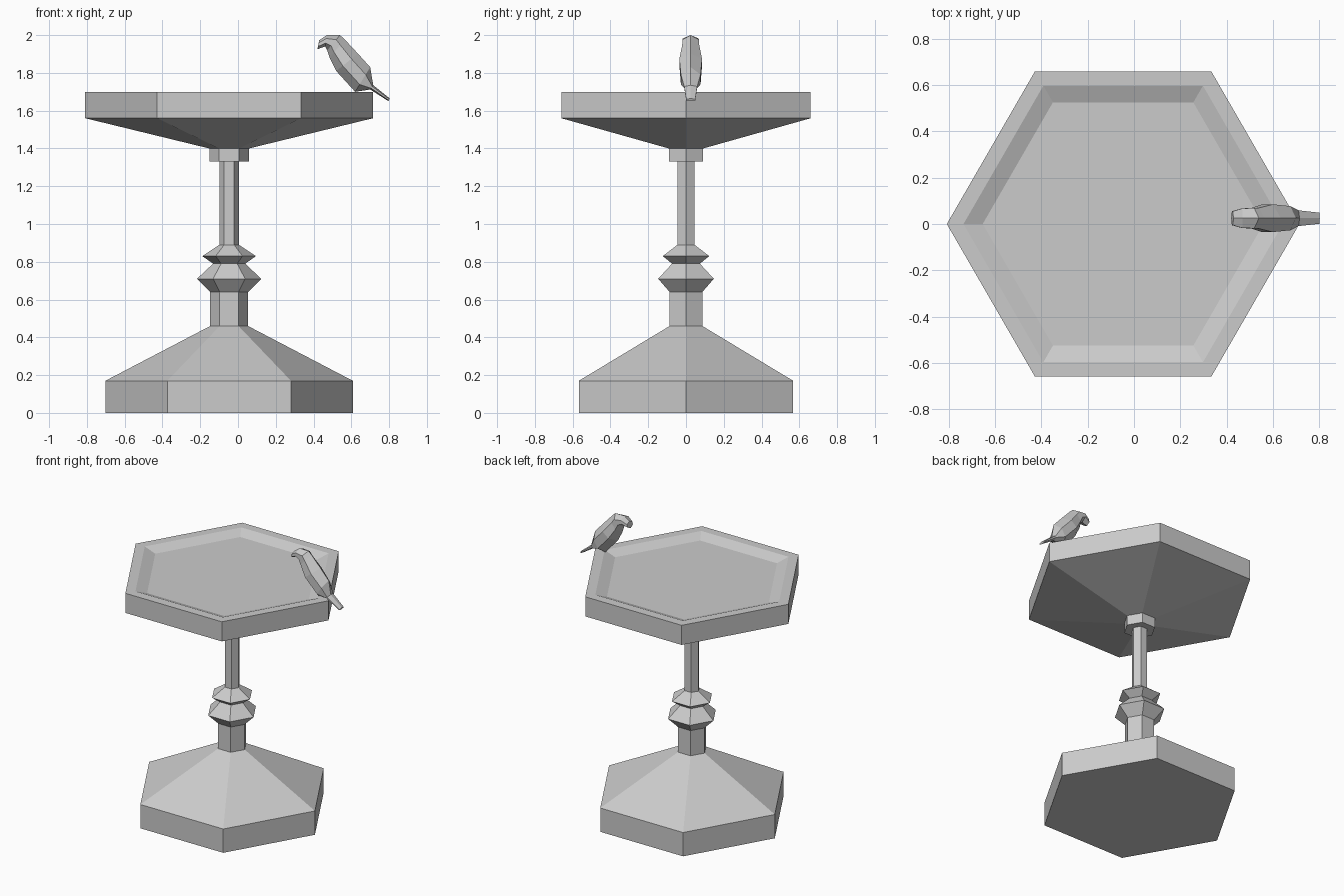
import bpy, bmesh, math

if "Cube" in bpy.data.objects:
    bpy.data.objects.remove(bpy.data.objects["Cube"], do_unlink=True)

stone = bpy.data.materials.new("grey stone")
stone.use_nodes = True
grey = (0.6, 0.6, 0.6, 1)
stone.diffuse_color = grey
stone.node_tree.nodes["Principled BSDF"].inputs["Base Color"].default_value = grey


def loft(name, rings):
    """Skin a list of equal-sized point rings and cap both ends."""
    bm = bmesh.new()
    loops = [[bm.verts.new(p) for p in ring] for ring in rings]
    for a, b in zip(loops, loops[1:]):
        for i in range(len(a)):
            j = (i + 1) % len(a)
            bm.faces.new((a[i], a[j], b[j], b[i]))
    bm.faces.new(loops[0])
    bm.faces.new(loops[-1])
    bmesh.ops.recalc_face_normals(bm, faces=bm.faces)
    mesh = bpy.data.meshes.new(name)
    bm.to_mesh(mesh)
    bm.free()
    mesh.materials.append(stone)
    obj = bpy.data.objects.new(name, mesh)
    bpy.context.collection.objects.link(obj)
    return obj


def hexagon(radius, z, cx=-0.047):
    return [(cx + radius * math.cos(i * math.pi / 3),
             radius * math.sin(i * math.pi / 3), z) for i in range(6)]


def turned(name, profile):
    return loft(name, [hexagon(r, z) for r, z in profile])


# Pedestal foot, stem with two beads, and dished basin
turned("base", [(0.655, 0), (0.655, 0.17), (0.1, 0.46)])
turned("stem", [(0.1, 0.46), (0.1, 0.64), (0.17, 0.71), (0.085, 0.79),
                (0.142, 0.83), (0.052, 0.89), (0.052, 1.33)])
turned("basin", [(0.105, 1.33), (0.105, 1.4), (0.762, 1.56), (0.762, 1.7),
                 (0.69, 1.7), (0.607, 1.67)])


# Bird: six-sided sections from beak to tail, as back x, z, belly x, z, half width
sections = [
    (0.43, 1.973, 0.42, 1.925, 0.03),
    (0.47, 2.0, 0.462, 1.94, 0.042),
    (0.54, 2.0, 0.472, 1.92, 0.044),
    (0.565, 1.977, 0.485, 1.88, 0.045),
    (0.635, 1.902, 0.52, 1.81, 0.06),
    (0.7, 1.83, 0.62, 1.7, 0.052),
    (0.716, 1.735, 0.7, 1.712, 0.034),
    (0.803, 1.665, 0.797, 1.65, 0.024),
]


def bird_ring(bx, bz, ux, uz, w, cy=0.025):
    outline = [(0, 0), (0.3, w), (0.7, w), (1, 0), (0.7, -w), (0.3, -w)]
    return [(bx + (ux - bx) * t, cy + y, bz + (uz - bz) * t) for t, y in outline]


loft("bird", [bird_ring(*s) for s in sections])
